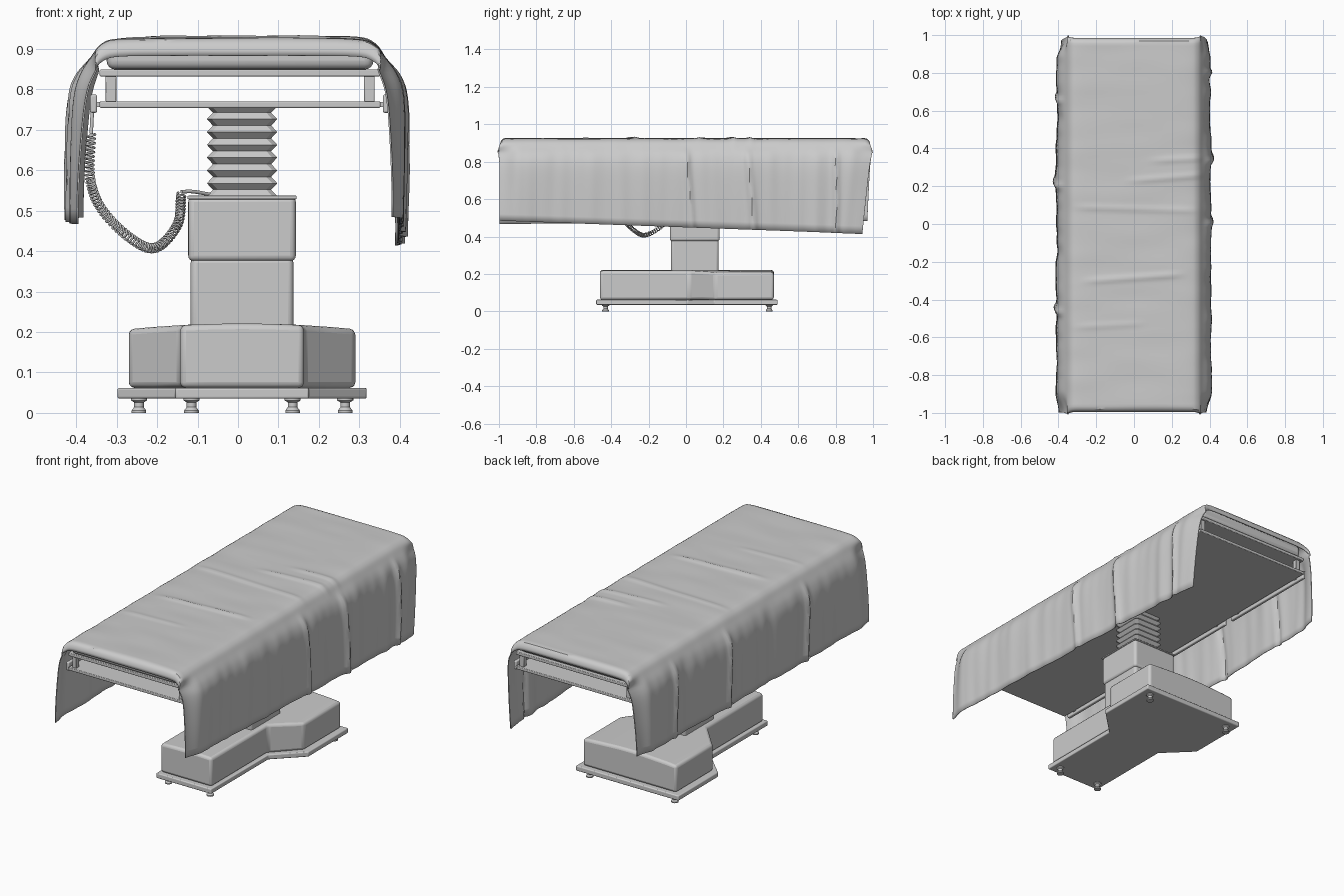
import bpy, bmesh, math
from mathutils import Vector, noise

if "Cube" in bpy.data.objects:
    bpy.data.objects.remove(bpy.data.objects["Cube"])

grey = bpy.data.materials.new("light_grey")
grey.diffuse_color = (0.6, 0.6, 0.6, 1)
grey.use_nodes = True
grey.node_tree.nodes["Principled BSDF"].inputs["Base Color"].default_value = grey.diffuse_color


def finish(name, bm, bevel=0.0, segs=3, smooth=True):
    bmesh.ops.recalc_face_normals(bm, faces=bm.faces)
    me = bpy.data.meshes.new(name)
    bm.to_mesh(me)
    bm.free()
    ob = bpy.data.objects.new(name, me)
    bpy.context.collection.objects.link(ob)
    me.materials.append(grey)
    if bevel:
        m = ob.modifiers.new("bevel", 'BEVEL')
        m.width, m.segments, m.limit_method = bevel, segs, 'ANGLE'
    if smooth:
        bpy.ops.object.select_all(action='DESELECT')
        ob.select_set(True)
        bpy.context.view_layer.objects.active = ob
        bpy.ops.object.shade_smooth_by_angle(angle=math.radians(35))
    return ob


def box(name, x, y, z, bevel=0.003, segs=2):
    bm = bmesh.new()
    bmesh.ops.create_cube(bm, size=1)
    for v in bm.verts:
        v.co = [(a + b) / 2 + c * (b - a) for c, (a, b) in zip(v.co, (x, y, z))]
    return finish(name, bm, bevel, segs)


def rings(name, loops, bevel=0.0, smooth=True):
    """Skin a stack of equal-sized closed loops and cap both ends."""
    bm = bmesh.new()
    rows = [[bm.verts.new(p) for p in loop] for loop in loops]
    n = len(rows[0])
    for a, b in zip(rows, rows[1:]):
        for i in range(n):
            bm.faces.new((a[i], a[(i + 1) % n], b[(i + 1) % n], b[i]))
    bm.faces.new(rows[0][::-1])
    bm.faces.new(rows[-1])
    return finish(name, bm, bevel, 3, smooth)


def spline(pts, steps):
    """Smooth path through a few points."""
    p = [Vector(q) for q in pts]
    p = [2 * p[0] - p[1]] + p + [2 * p[-1] - p[-2]]
    out = []
    for i in range(1, len(p) - 2):
        a, b, c, d = p[i - 1:i + 3]
        for k in range(steps):
            t = k / steps
            out.append(0.5 * (2 * b + (c - a) * t + (2 * a - 5 * b + 4 * c - d) * t ** 2
                              + (3 * b - a - 3 * c + d) * t ** 3))
    return out + [p[-2]]


def smoothstep(a, b, v):
    t = min(1, max(0, (v - a) / (b - a)))
    return t * t * (3 - 2 * t)


CX, CY = 0.01, 0.047


# Base: narrow at the front, flaring to a wide rear
def base(name, narrow, wide, y0, y1, y2, y3, z0, z1, crown, bevel):
    half = [(narrow, y0), (narrow, y1), (wide, y2), (wide, y3)]
    outline = half + [(-x, y) for x, y in reversed(half)]
    bm = bmesh.new()
    f = bm.faces.new([bm.verts.new((x, y, z0)) for x, y in outline])
    r = bmesh.ops.extrude_face_region(bm, geom=[f])
    for v in r['geom']:
        if isinstance(v, bmesh.types.BMVert):
            v.co.z = z1
    if crown:
        for x in (-0.22, -0.07, 0, 0.07, 0.22):
            bmesh.ops.bisect_plane(bm, geom=bm.verts[:] + bm.edges[:] + bm.faces[:],
                                   plane_co=(x, 0, 0), plane_no=(1, 0, 0))
    for v in bm.verts:
        if v.co.z > z1 - 0.001:
            v.co.z -= crown * v.co.x ** 2
        v.co.x += CX
    finish(name, bm, bevel)


base("base_body", 0.153, 0.28, -0.46, 0.02, 0.155, 0.47, 0.062, 0.221, 0.18, 0.014)
base("base_plate", 0.165, 0.308, -0.48, 0.01, 0.15, 0.49, 0.035, 0.062, 0, 0.005)

# Feet: small turned pads
for i, (x, y) in enumerate([(-0.125, -0.43), (0.125, -0.43), (-0.255, 0.445), (0.255, 0.445)]):
    prof = [(0.018, 0), (0.018, 0.006), (0.012, 0.014), (0.012, 0.026), (0.02, 0.031), (0.02, 0.037)]
    rings(f"foot_{i + 1}", [[(CX + x + r * math.cos(a * math.pi / 10), y + r * math.sin(a * math.pi / 10), z)
                             for a in range(20)] for r, z in prof])


# Telescopic column with square bellows
def square(h, z, c):
    pts = [(h, -h + c), (h, h - c), (h - c, h), (-h + c, h), (-h, h - c), (-h, -h + c), (-h + c, -h), (h - c, -h)]
    return [(CX + x, CY + y, z) for x, y in pts]


def column(name, h, z0, z1):
    box(name, (CX - h, CX + h), (CY - h, CY + h), (z0, z1), 0.014 if z1 - z0 > 0.05 else 0.003, 4)


column("column_lower", 0.127, 0.19, 0.385)
column("column_upper", 0.133, 0.375, 0.535)
column("column_cap", 0.135, 0.528, 0.537)
folds = 7
levels = []
for k in range(folds * 2 + 1):
    z = 0.536 + 0.222 * k / (folds * 2)
    levels.append(square(0.072 if k % 2 else 0.087, z, 0.012))
rings("bellows", levels, smooth=False)

# Table frame: two trays joined by posts
box("lower_tray", (-0.342, 0.352), (-0.965, 0.955), (0.754, 0.770))
box("upper_tray", (-0.342, 0.352), (-0.965, 0.955), (0.832, 0.849))
for side, x in (("left", -0.314), ("right", 0.325)):
    for i, y in enumerate((-0.94, -0.32, 0.32, 0.93)):
        box(f"post_{side}_{i + 1}", (x - 0.013, x + 0.013), (y - 0.013, y + 0.013), (0.768, 0.834))

# Accessory rails along both sides
for side, s in (("left", -1), ("right", 1)):
    for i, (y0, y1) in enumerate([(-0.95, -0.36), (-0.31, 0.31), (0.36, 0.94)]):
        xs = sorted((0.005 + s * 0.353, 0.005 + s * 0.371))
        box(f"rail_{side}_{i + 1}", xs, (y0, y1), (0.742, 0.787), 0.005, 3)
        for j, y in enumerate((y0 + 0.06, y1 - 0.06)):
            xs = sorted((0.005 + s * 0.34, 0.005 + s * 0.356))
            box(f"rail_spacer_{side}_{i + 1}_{j + 1}", xs, (y - 0.01, y + 0.01), (0.756, 0.769), 0.001)

# Mattress under the sheet
box("mattress", (-0.325, 0.335), (-0.97, 0.95), (0.849, 0.917), 0.022, 4)

# Coiled cable and its connector
path = spline([(-0.14, -0.07, 0.54), (-0.15, -0.12, 0.465), (-0.205, -0.215, 0.408),
               (-0.27, -0.28, 0.435), (-0.34, -0.35, 0.508), (-0.366, -0.395, 0.585), (-0.363, -0.40, 0.69)], 110)
coil = []
for i, p in enumerate(path):
    t = (path[min(i + 1, len(path) - 1)] - path[max(i - 1, 0)]).normalized()
    n = t.cross(Vector((0.7, -0.7, 0.05))).normalized()
    b = t.cross(n)
    a = i * math.tau / 11
    coil.append(p + 0.0105 * (n * math.cos(a) + b * math.sin(a)))


def tube(name, pts, radius):
    cu = bpy.data.curves.new(name, 'CURVE')
    cu.dimensions, cu.bevel_depth, cu.bevel_resolution, cu.use_fill_caps = '3D', radius, 1, True
    sp = cu.splines.new('POLY')
    sp.points.add(len(pts) - 1)
    for q, p in zip(sp.points, pts):
        q.co = (*p, 1)
    cu.materials.append(grey)
    bpy.context.collection.objects.link(bpy.data.objects.new(name, cu))


tube("coiled_cable", coil, 0.0028)
tube("cable_lead", spline([(-0.14, -0.07, 0.547), (-0.11, -0.05, 0.547), (-0.07, -0.02, 0.54)], 6), 0.005)
tube("cable_top_lead", [(-0.363, -0.40, 0.69), (-0.36, -0.40, 0.75)], 0.005)

# Draped sheet: cross-section swept along the table with creases
half = spline([(0, 0, 0.924), (0.15, 0, 0.924), (0.29, 0, 0.922), (0.335, 0, 0.910), (0.362, 0, 0.878),
               (0.39, 0, 0.83), (0.403, 0, 0.765), (0.405, 0, 0.64), (0.402, 0, 0.45)], 5)
section = [Vector((-p.x, 0, p.z)) for p in reversed(half[1:])] + half
stations = [(-0.965 + 1.92 * k / 150, 0, 0) for k in range(151)]
hem = [(0.014, 0.004), (0.023, 0.014), (0.027, 0.027), (0.028, 0.041)]
stations = ([(-0.965 - d, q, 1) for d, q in reversed(hem)] + stations
            + [(0.955 + d, q, 1) for d, q in hem])
# crease: centre y, slope, x start, x end, height
creases = [(-0.285, 0.07, -0.25, 0.26, 0.007), (0.08, -0.03, -0.3, 0.34, 0.005),
           (0.23, 0.08, -0.02, 0.38, 0.006), (0.33, 0.05, 0.1, 0.38, 0.006), (-0.53, 0.05, -0.3, 0.05, 0.004)]

bm = bmesh.new()
grid = []
for y, drop, end in stations:
    row = []
    for p in section:
        s = 1 if p.x > 0 else -1
        depth = smoothstep(0.90, 0.45, p.z)
        top = smoothstep(0.84, 0.90, p.z)
        x, z, yy = p.x, p.z - drop * top, y
        # hem line falls toward the back on the right side
        low = max(0, (0.83 - p.z) / 0.38)
        z += low * ((0.485 - 0.036 * (y + 1) if s > 0 else 0.475 + 0.008 * y) - 0.45)
        # vertical folds on the hanging sides
        fold = noise.noise((y * 4.5, s * 5, z * 0.8)) * 0.014 + noise.noise((y * 15, s * 9, z)) * 0.006
        for c in ((0.33, 0.0, 0.80) if s > 0 else (-0.47, 0.2, 0.65)):
            fold += 0.013 * math.exp(-((y - c - 0.03 * depth) / 0.018) ** 2)
        x += s * fold * (1 - top) * smoothstep(0.91, 0.80, p.z)
        x -= s * 0.035 * smoothstep(0.88, 0.985, abs(y)) * (1 - top) * (1 - 0.4 * depth)
        x -= 0.008 * depth if s < 0 else 0
        # shallow creases across the top
        bump = noise.noise((x * 3, y * 9, 2)) * 0.003
        for cy, k, x0, x1, h in creases:
            mask = smoothstep(x0 - 0.05, x0 + 0.08, x) * (1 - smoothstep(x1 - 0.08, x1 + 0.03, x))
            bump += h * mask * math.exp(-((y - cy - k * x) / 0.014) ** 2)
        z += bump * top * (1 - end)
        # back edge of the hanging side slants inward
        if y > 0.6:
            yy -= 0.045 * low * smoothstep(0.6, 0.97, y) * (1 if s > 0 else 0.4)
        corner = math.exp(-((abs(p.x) - 0.37) / 0.03) ** 2) * smoothstep(0.93, 0.98, abs(y))
        yy += math.copysign(0.014, y) * corner
        row.append(bm.verts.new((x, yy, z)))
    grid.append(row)
for a, b in zip(grid, grid[1:]):
    for i in range(len(a) - 1):
        bm.faces.new((a[i], a[i + 1], b[i + 1], b[i]))
sheet = finish("draped_sheet", bm)
sol = sheet.modifiers.new("thickness", 'SOLIDIFY')
sol.thickness, sol.offset = 0.004, 0
